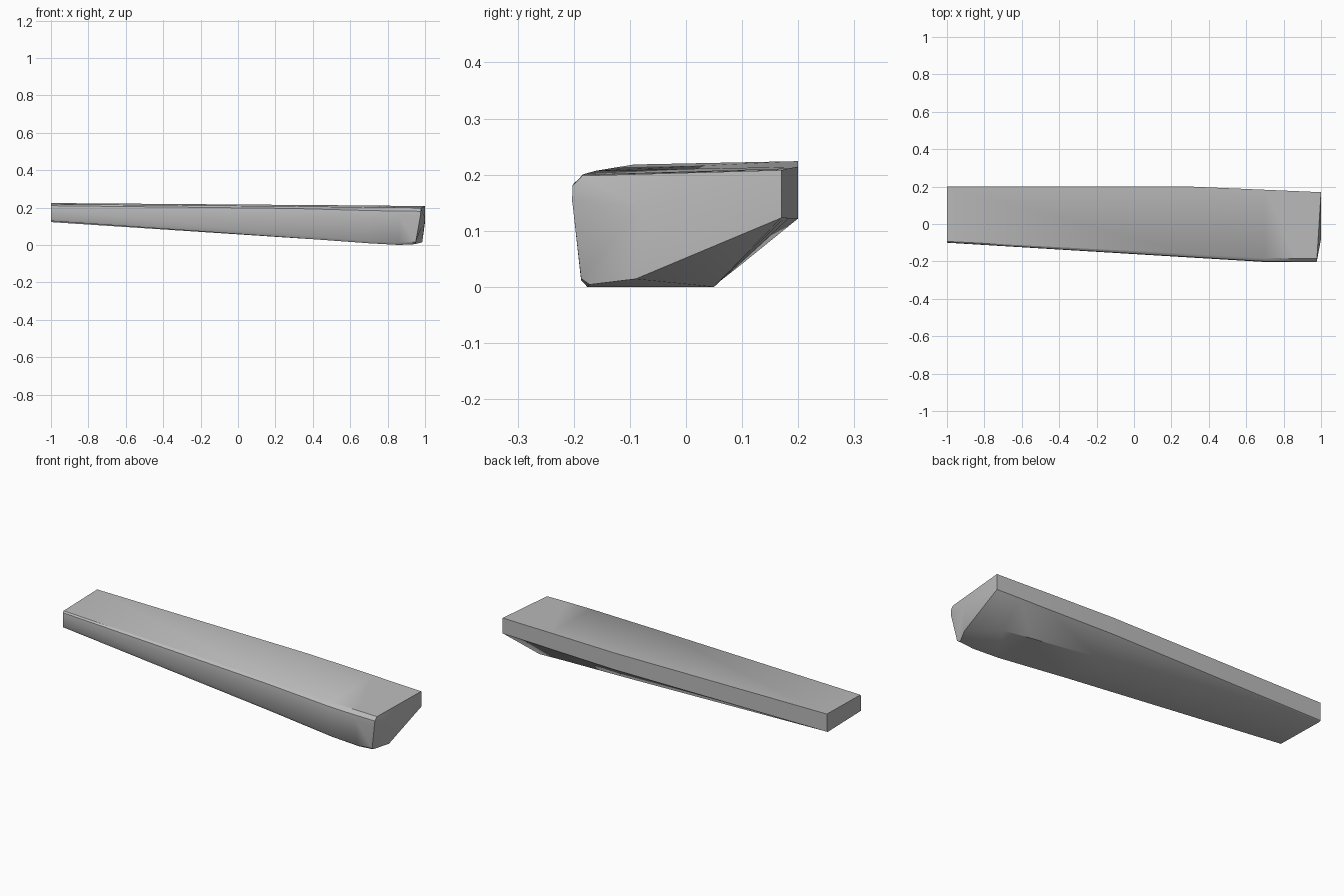
import bpy
import bmesh
import math

old = bpy.data.objects.get("Cube")
if old:
    bpy.data.objects.remove(old, do_unlink=True)


def make_material(name, rgb):
    material = bpy.data.materials.new(name)
    material.use_nodes = True
    colour = (*rgb, 1)
    material.diffuse_color = colour
    material.node_tree.nodes["Principled BSDF"].inputs["Base Color"].default_value = colour
    return material


def section(x, points):
    """Place a cross-section of (y, z) points in one plane across the body."""
    return [(x, y, z) for y, z in points]


# Cross-sections run: top back, top front, upper shoulder, lower shoulder,
# front foot, front keel, rear keel, back lower edge
narrow_end = section(-1, [(.2, .224), (-.093, .218), (-.099, .21), (-.1, .19),
                          (-.1, .14), (-.096, .128), (.192, .122), (.2, .126)])
middle = section(.3, [(.2, .214), (-.16, .207), (-.176, .195), (-.179, .165),
                      (-.165, .055), (-.155, .038), (.095, .037), (.2, .122)])
wide = section(.7, [(.183, .211), (-.182, .201), (-.2, .184), (-.203, .155),
                    (-.187, .02), (-.177, .009), (.063, .012), (.183, .122)])
keel = section(.86, [(.176, .209), (-.184, .2), (-.202, .181), (-.203, .155),
                     (-.187, .012), (-.176, 0), (.05, 0), (.176, .123)])
# The wide end is raked, so its rim has its own x positions
wide_end = [(1, .17, .208), (.978, -.185, .198), (.977, -.202, .18), (.975, -.203, .155),
            (.95, -.187, .015), (.945, -.172, .004), (.985, -.09, .014), (1, .17, .123)]
end_crown = (1, -.08, .14)


def loft(name, sections, crown, material):
    """Skin the cross-sections, cap the first and fan the last to a crown point."""
    bm = bmesh.new()
    rings = [[bm.verts.new(p) for p in ring] for ring in sections]
    count = len(rings[0])
    for a, b in zip(rings, rings[1:]):
        for i in range(count):
            j = (i + 1) % count
            bm.faces.new((a[i], a[j], b[j], b[i]))
    bm.faces.new(rings[0])
    tip = bm.verts.new(crown)
    last = rings[-1]
    for i in range(count):
        bm.faces.new((last[i], last[(i + 1) % count], tip))
    bmesh.ops.recalc_face_normals(bm, faces=bm.faces)
    mesh = bpy.data.meshes.new(name)
    bm.to_mesh(mesh)
    bm.free()
    mesh.materials.append(material)
    obj = bpy.data.objects.new(name, mesh)
    bpy.context.collection.objects.link(obj)
    return obj


# Tapered body with soft shoulders and crisp end rims
body = loft("tapered_body", [narrow_end, middle, wide, keel, wide_end],
            end_crown, make_material("plain grey", (.5, .5, .5)))
bpy.ops.object.select_all(action="DESELECT")
body.select_set(True)
bpy.context.view_layer.objects.active = body
bpy.ops.object.shade_smooth_by_angle(angle=math.radians(40))
